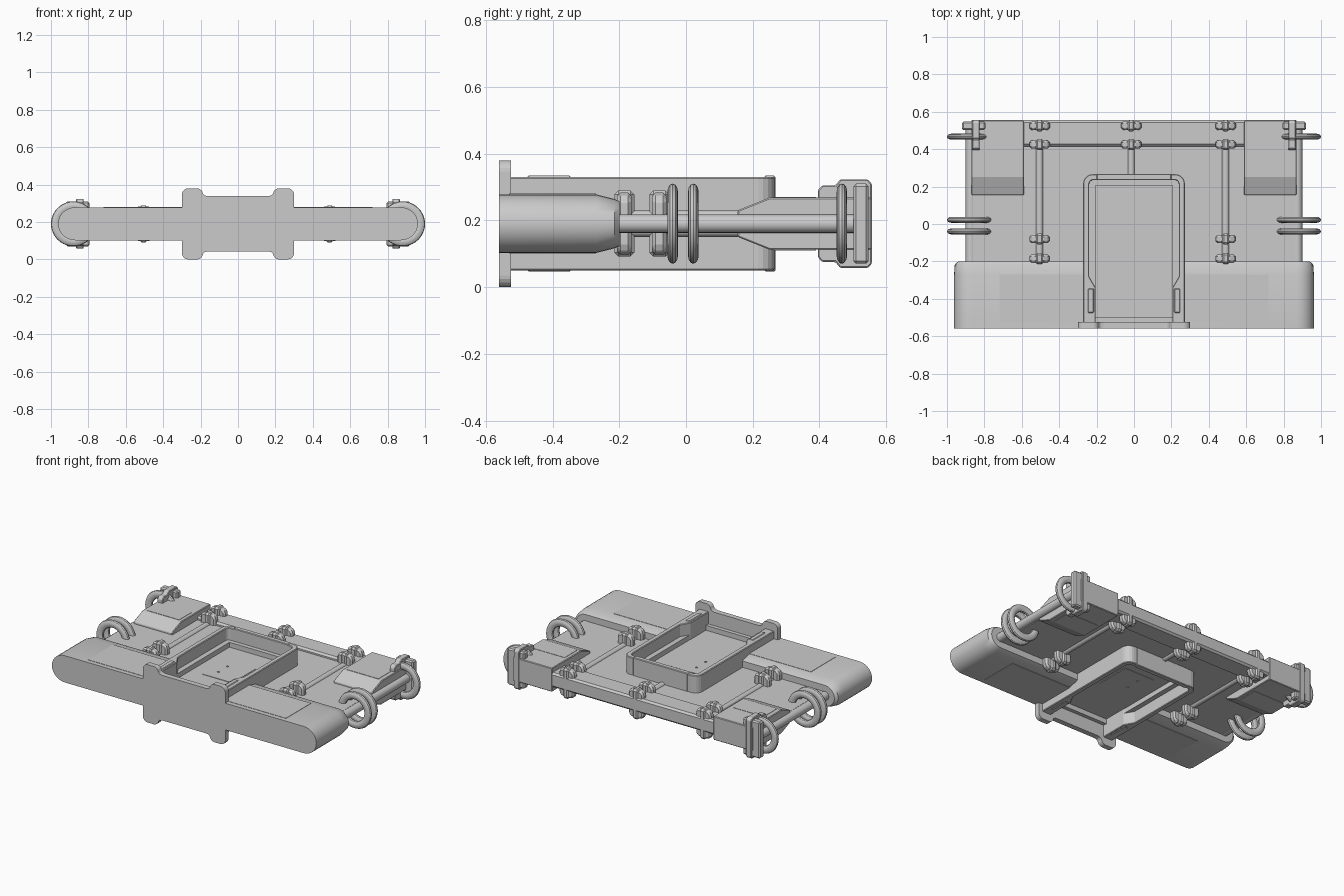
import bpy, bmesh, math
from mathutils import Vector

cube = bpy.data.objects.get("Cube")
if cube:
    bpy.data.objects.remove(cube)

grey = bpy.data.materials.new("plain_grey")
grey.use_nodes = True
grey.diffuse_color = (0.6, 0.6, 0.6, 1)
grey.node_tree.nodes["Principled BSDF"].inputs["Base Color"].default_value = (0.6, 0.6, 0.6, 1)

MID = 0.19  # height of the horizontal symmetry plane


def finish(name, bm, bevel=0.0, segments=1, smooth=False):
    bmesh.ops.recalc_face_normals(bm, faces=bm.faces)
    mesh = bpy.data.meshes.new(name)
    bm.to_mesh(mesh)
    bm.free()
    mesh.materials.append(grey)
    ob = bpy.data.objects.new(name, mesh)
    bpy.context.collection.objects.link(ob)
    if bevel:
        mod = ob.modifiers.new("edge_bevel", 'BEVEL')
        mod.width, mod.segments = bevel, segments
        mod.limit_method = 'ANGLE'
        mod.angle_limit = math.radians(40)
    if smooth:
        bpy.ops.object.select_all(action='DESELECT')
        ob.select_set(True)
        bpy.context.view_layer.objects.active = ob
        bpy.ops.object.shade_smooth_by_angle(angle=math.radians(32))
    return ob


def loft(name, rings, **kw):
    """Skin matching closed rings of points and cap both ends."""
    bm = bmesh.new()
    rows = [[bm.verts.new(p) for p in ring] for ring in rings]
    n = len(rows[0])
    for a, b in zip(rows, rows[1:]):
        for i in range(n):
            j = (i + 1) % n
            bm.faces.new((a[i], a[j], b[j], b[i]))
    bm.faces.new(rows[0])
    bm.faces.new(rows[-1])
    return finish(name, bm, **kw)


def prism(name, pts, axis, a, b, **kw):
    """Extrude a flat outline along one axis from a to b."""
    def place(p, t):
        q = list(p)
        q.insert("xyz".index(axis), t)
        return q
    return loft(name, [[place(p, t) for p in pts] for t in (a, b)], **kw)


def box(name, x, y, z, **kw):
    return prism(name, [(x[0], y[0]), (x[1], y[0]), (x[1], y[1]), (x[0], y[1])],
                 'z', z[0], z[1], **kw)


def around(half):
    """Height range that reaches equally far above and below the middle."""
    return MID - half, MID + half


def both(half):
    """Complete an outline that is symmetric about its first coordinate."""
    return half + [(-u, v) for u, v in reversed(half)]


def updown(half):
    """Complete an outline that is symmetric about the middle height."""
    return half + [(u, 2 * MID - v) for u, v in reversed(half)]


def rod(name, x, y0, y1, z, r, sides=16):
    pts = [(x + r * math.cos(math.tau * i / sides), z + r * math.sin(math.tau * i / sides))
           for i in range(sides)]
    return prism(name, pts, 'y', y0, y1, smooth=True)


def arc(cx, cy, r, start, end, steps=5):
    return [(cx + r * math.cos(math.radians(start + (end - start) * i / steps)),
             cy + r * math.sin(math.radians(start + (end - start) * i / steps)))
            for i in range(steps + 1)]


def ring(name, x, y, radius=0.095, half_width=0.016, thick=0.025):
    """Round band whose axis runs front to back."""
    bm = bmesh.new()
    rows = []
    for i in range(40):
        a = math.tau * i / 40
        d = Vector((math.cos(a), 0, math.sin(a)))
        rows.append([bm.verts.new(Vector((x, y, MID)) + d * (radius + thick * math.cos(math.tau * k / 12))
                                  + Vector((0, half_width * math.sin(math.tau * k / 12), 0)))
                     for k in range(12)])
    for i in range(40):
        a, b = rows[i], rows[(i + 1) % 40]
        for k in range(12):
            m = (k + 1) % 12
            bm.faces.new((a[k], a[m], b[m], b[k]))
    return finish(name, bm, smooth=True)


# Deck and rear beam
box("deck", (-0.86, 0.86), (-0.25, 0.545), around(0.026))
box("rear_beam", (-0.6, 0.6), (0.415, 0.555), around(0.048), bevel=0.012)

# Front flange with rounded ears above and below
ear = (arc(0.266, 0.346, 0.034, 0, 90) + arc(0.22, 0.348, 0.032, 90, 150)
       + [(0.186, 0.35), (0.178, 0.342), (0.162, 0.338)])
prism("front_flange", both([(u, 2 * MID - v) for u, v in reversed(ear)] + ear), 'y', -0.56, -0.525)

# Central well: rim wall, lower ledges, floor
outer = [(0.272, -0.54)] + arc(0.222, 0.216, 0.05, 0, 90)
inner = arc(0.215, 0.21, 0.025, 90, 0) + [(0.24, -0.28), (0.205, -0.34), (0.205, -0.54)]


def u_outline(out, inn):
    return (out + [(-x, y) for x, y in reversed(out)]
            + [(-x, y) for x, y in reversed(inn)] + inn)


prism("well_rim", u_outline(outer, inner), 'z', *around(0.14), bevel=0.004)
prism("well_ledge", u_outline([(0.25, -0.53), (0.25, 0.245)], [(0.207, 0.207), (0.207, -0.53)]),
      'z', *around(0.06))
box("well_floor", (-0.25, 0.25), (-0.54, 0.25), around(0.028))
box("well_front_sill", (-0.21, 0.21), (-0.53, -0.5), around(0.06))
box("rim_rear_lip", (-0.2, 0.2), (0.235, 0.268), around(0.144), bevel=0.004)
box("floor_hatch", (-0.12, 0.1), (-0.2, 0.04), around(0.031))
for y in (-0.03, -0.125):
    box("hatch_stud", (-0.06, -0.05), (y - 0.005, y + 0.005), around(0.035))


# Clamped tie pipes running front to back, above and below the deck
def clamp(x, y, top=0.285):
    half = [(0.036, 2 * MID - top + 0.002), (0.055, 2 * MID - top + 0.022),
            (0.055, top - 0.022), (0.036, top - 0.002)]
    prism("pipe_clamp", [(x + u, v) for u, v in both(half)], 'y', y - 0.022, y + 0.022, bevel=0.011)
    box("clamp_core", (x - 0.022, x + 0.022), (y - 0.03, y + 0.03),
        around(top + 0.004 - MID), bevel=0.012)


for x, front, stops in ((-0.505, -0.2, (-0.185, -0.08, 0.425, 0.525)),
                        (-0.015, 0.25, (0.425, 0.525)),
                        (0.49, -0.2, (-0.185, -0.08, 0.425, 0.525))):
    for z in around(0.02):
        rod("tie_pipe", x, front, 0.555, z, 0.02, 12)
    for y in stops:
        clamp(x, y)

# Parts repeated on the left and right
wedge = updown([(0.155, 0.23), (0.25, 0.268), (0.555, 0.268)])
post = updown([(0.395, 0.27), (0.395, 0.29), (0.408, 0.305), (0.448, 0.305),
               (0.462, 0.323), (0.545, 0.323), (0.557, 0.31)])
for side, s in (("left", 1), ("right", -1)):
    def span(a, b):
        return tuple(sorted((s * a, s * b)))

    def bumper_section(y, rx, rz):
        tip = [(0.87 + rx * u, MID + rz * v) for u, v in arc(0, 0, 1, -90, 90, 14)]
        return [(s * u, y, v) for u, v in [(0.25, MID - rz)] + tip + [(0.25, MID + rz)]]

    # Bumper half with a rounded end and a tapered back
    loft(side + "_front_bumper", [bumper_section(-0.56, 0.092, 0.088),
                                  bumper_section(-0.27, 0.092, 0.088),
                                  bumper_section(-0.215, 0.088, 0.074),
                                  bumper_section(-0.2, 0.07, 0.068)], smooth=True)
    box(side + "_bumper_panel", span(0.26, 0.72), (-0.53, -0.27), around(0.09))
    box(side + "_rim_pad", span(0.215, 0.246), (-0.475, -0.345), around(0.144), bevel=0.004)

    # Rear wedge, side rail with rings, corner post
    prism(side + "_rear_wedge", wedge, 'x', *span(0.587, 0.87), bevel=0.004)
    box(side + "_wedge_panel", span(0.61, 0.84), (0.26, 0.39), around(0.08))
    rod(side + "_side_rail", s * 0.872, -0.23, 0.51, MID, 0.028)
    for y in (-0.04, 0.022, 0.467):
        ring(side + "_rail_ring", s * 0.88, y)
    prism(side + "_corner_post", post, 'x', *span(0.825, 0.865), bevel=0.004)
    box(side + "_corner_clamp", span(0.795, 0.92), (0.502, 0.547), around(0.12), bevel=0.008)
